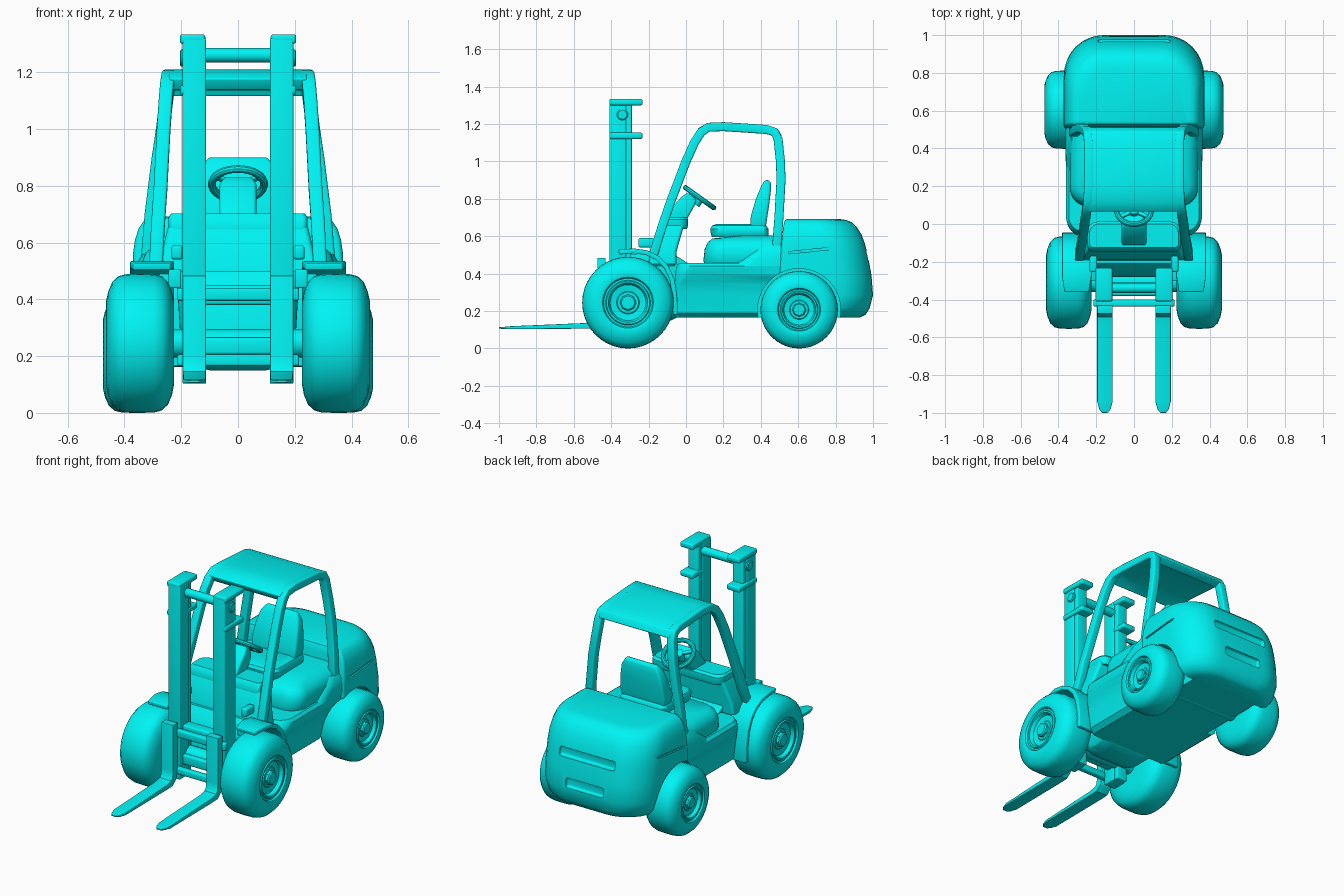
import bpy, bmesh, math
from mathutils import Vector

if "Cube" in bpy.data.objects:
    bpy.data.objects.remove(bpy.data.objects["Cube"])

mat = bpy.data.materials.new("cyan")
mat.diffuse_color = (0.0, 0.9, 0.9, 1)
mat.use_nodes = True
mat.node_tree.nodes["Principled BSDF"].inputs["Base Color"].default_value = mat.diffuse_color


def shade(ob, angle=35):
    bpy.ops.object.select_all(action='DESELECT')
    ob.select_set(True)
    bpy.context.view_layer.objects.active = ob
    bpy.ops.object.shade_smooth_by_angle(angle=math.radians(angle))


def apply(ob, mod):
    bpy.context.view_layer.objects.active = ob
    bpy.ops.object.modifier_apply(modifier=mod.name)


def skin(name, rings, bevel=0.0):
    """Join equal-sized vertex rings into a closed solid."""
    bm = bmesh.new()
    vs = [[bm.verts.new(p) for p in r] for r in rings]
    n = len(rings[0])
    for a, b in zip(vs, vs[1:]):
        for i in range(n):
            bm.faces.new((a[i], a[(i + 1) % n], b[(i + 1) % n], b[i]))
    bm.faces.new(vs[0][::-1])
    bm.faces.new(vs[-1])
    bmesh.ops.recalc_face_normals(bm, faces=bm.faces)
    me = bpy.data.meshes.new(name)
    bm.to_mesh(me)
    bm.free()
    me.materials.append(mat)
    ob = bpy.data.objects.new(name, me)
    bpy.context.collection.objects.link(ob)
    if bevel:
        m = ob.modifiers.new("bevel", 'BEVEL')
        m.width, m.segments, m.limit_method = bevel, 3, 'ANGLE'
        m.angle_limit = math.radians(40)
        apply(ob, m)
    shade(ob)
    return ob


def box(name, x, y, z, bevel=0.006):
    return skin(name, [[(x[0], y[0], h), (x[1], y[0], h), (x[1], y[1], h), (x[0], y[1], h)] for h in z], bevel)


def loft(name, levels, bevel=0.0):
    """levels: (z, half width, y front, y back, front corner r, back corner r)"""
    rings = []
    for z, w, y0, y1, rf, rb in levels:
        ring = []
        for k, (sx, yc, r) in enumerate(((1, y1 - rb, rb), (-1, y1 - rb, rb), (-1, y0 + rf, rf), (1, y0 + rf, rf))):
            for i in range(9):
                a = (k + i / 8) * math.pi / 2
                ring.append((sx * (w - r) + r * math.cos(a), yc + r * math.sin(a), z))
        rings.append(ring)
    return skin(name, rings, bevel)


def sweep(name, pts, w, t, bevel=0.0):
    """Rectangular bar, w wide in x and t thick, along (x, y, z) points."""
    n = len(pts)
    w = w if isinstance(w, list) else [w] * n
    t = t if isinstance(t, list) else [t] * n
    rings = []
    for i, p in enumerate(pts):
        a, b, p = Vector(pts[max(i - 1, 0)]), Vector(pts[min(i + 1, n - 1)]), Vector(p)
        d = b - a
        nrm = Vector((0, -d.z, d.y)).normalized() * t[i] / 2
        sx = Vector((w[i] / 2, 0, 0))
        rings.append([p + sx + nrm, p - sx + nrm, p - sx - nrm, p + sx - nrm])
    return skin(name, rings, bevel)


def lathe(name, prof, y, z, seg=40):
    """Turn (x, r) profile around an axis parallel to x."""
    return skin(name, [[(x, y + r * math.cos(2 * math.pi * i / seg), z + r * math.sin(2 * math.pi * i / seg))
                        for i in range(seg)] for x, r in prof])


def cut(ob, cutters):
    for c in cutters:
        c.hide_render = True
        m = ob.modifiers.new("cut", 'BOOLEAN')
        m.operation, m.object, m.solver = 'DIFFERENCE', c, 'EXACT'
        apply(ob, m)
        bpy.data.objects.remove(c)
    shade(ob)


def arches():
    return [lathe("arch_cutter", [(s * 0.235, 0.222), (s * 0.6, 0.222)], 0.605, 0.205) for s in (1, -1)]


# wheels: (x fraction across width, radius fraction)
TYRE = [(0, .3), (0, .58), (.03, .74), (.09, .88), (.18, .965), (.3, .995), (.5, 1), (.7, .995), (.82, .965),
        (.91, .88), (.97, .74), (1, .6), (.985, .555), (.94, .53), (.94, .49), (.97, .47), (.96, .43),
        (.87, .39), (.85, .25), (.87, .23), (.87, .05)]
for s, side in ((1, "right"), (-1, "left")):
    for nm, x0, x1, y, r in (("front", .225, .465, -.31, .245), ("rear", .25, .475, .605, .207)):
        lathe(f"{nm}_wheel_{side}", [(s * (x0 + f * (x1 - x0)), g * r) for f, g in TYRE], y, r)
        xe = x1 - .035
        lathe(f"{nm}_hub_{side}", [(s * xe, .18 * r), (s * (xe + .02), .18 * r), (s * (xe + .027), .15 * r)], y, r, 8)
lathe("front_axle", [(-.26, .05), (.26, .05)], -.31, .245, 20)
lathe("rear_axle", [(-.28, .045), (.28, .045)], .605, .207, 20)

# counterweight with wheel arches, rear slots and side grooves
cw = loft("counterweight", [
    (.165, .31, .5, .93, .02, .2), (.18, .335, .5, .96, .02, .21), (.215, .36, .5, .982, .02, .21),
    (.285, .37, .5, 1.0, .02, .21), (.39, .372, .5, .992, .02, .21), (.5, .372, .505, .972, .02, .21),
    (.56, .37, .51, .957, .02, .21), (.61, .363, .515, .938, .02, .21), (.65, .35, .52, .913, .02, .2),
    (.676, .332, .525, .885, .02, .19), (.687, .315, .53, .855, .02, .18), (.692, .29, .54, .82, .02, .17)])
slots = [box("slot_cutter", (-.19, .19), (.95, 1.1), (.47, .525), .012),
         box("slot_cutter", (-.13, .13), (.975, 1.1), (.295, .355), .012)]
for s in (1, -1):
    g = box("groove_cutter", (s * .362, s * .5), (-.13, .13), (-.006, .006), 0)
    g.location, g.rotation_euler.x = (0, .68, .525), .1
    slots.append(g)
bpy.context.view_layer.update()
cut(cw, arches() + slots)

# main body, hood under the seat, front gearbox housing
body = loft("body", [
    (.165, .27, -.06, .58, .02, .02), (.19, .30, -.06, .58, .03, .02), (.3, .315, -.06, .58, .03, .02),
    (.36, .33, -.06, .58, .04, .02), (.4, .355, -.06, .58, .08, .02), (.44, .36, -.05, .58, .09, .02),
    (.458, .345, -.04, .57, .08, .02)])
cut(body, arches())
loft("rear_shoulder", [(.44, .362, .2, .56, .14, .02), (.48, .362, .25, .56, .14, .02),
                       (.53, .355, .31, .56, .14, .02), (.56, .335, .37, .56, .1, .02)])
loft("seat_hood", [(.44, .325, .1, .54, .1, .02), (.47, .34, .093, .54, .1, .02), (.53, .34, .1, .54, .1, .02),
                   (.565, .325, .115, .54, .09, .02), (.588, .295, .14, .53, .08, .02), (.605, .25, .3, .52, .06, .02)])
loft("gearbox", [(.15, .1, -.2, -.08, .05, .02), (.17, .17, -.25, -.04, .07, .02), (.21, .2, -.28, .02, .08, .02),
                 (.38, .21, -.28, .02, .08, .02), (.45, .215, -.25, .02, .05, .02), (.5, .22, -.21, -.06, .03, .02)])

# dashboard and its lid
loft("dashboard", [(.45, .29, -.2, -.05, .02, .02), (.52, .28, -.19, -.05, .02, .02),
                   (.66, .245, -.14, -.01, .02, .02)], .005)
loft("dashboard_lid", [(.64, .24, -.145, .005, .02, .05), (.66, .245, -.145, .012, .02, .05),
                       (.69, .245, -.135, .012, .02, .05), (.703, .235, -.125, .0, .02, .05)])

# steering column and wheel
sweep("steering_column", [(0, -.07, .66), (0, -.03, .73), (0, .01, .785), (0, .035, .815)],
      [.13, .13, .13, .1], [.12, .1, .085, .06], .012)
tilt, centre = -.62, (0, .073, .806)
bpy.ops.mesh.primitive_torus_add(location=centre, rotation=(tilt, 0, 0), major_radius=.092, minor_radius=.014,
                                 major_segments=36, minor_segments=10)
rim = bpy.context.object
rim.name = "steering_wheel"
rim.data.materials.append(mat)
shade(rim)
wheel_tilt = rim.rotation_euler.to_quaternion()
for k in range(3):
    a = math.pi / 2 + k * 2 * math.pi / 3
    sp = box("steering_spoke", (0, .09), (-.011, .011), (-.008, .004), .003)
    sp.location, sp.rotation_mode = centre, 'QUATERNION'
    sp.rotation_quaternion = wheel_tilt @ Vector((math.cos(a), math.sin(a), 0)).to_track_quat('X', 'Z')
bpy.ops.mesh.primitive_cylinder_add(vertices=20, radius=.028, depth=.05, location=(0, .062, .792), rotation=(tilt, 0, 0))
hub = bpy.context.object
hub.name = "steering_hub"
hub.data.materials.append(mat)
shade(hub)

# seat
loft("seat_cushion", [(.595, .145, .14, .44, .05, .03), (.61, .155, .133, .44, .06, .03), (.64, .158, .13, .44, .06, .03),
                      (.657, .15, .14, .43, .06, .03), (.666, .12, .165, .42, .05, .03)])
sweep("seat_back", [(0, .38, .61), (0, .39, .7), (0, .41, .79), (0, .428, .86), (0, .438, .9)],
      [.28, .31, .29, .26, .21], [.08, .088, .075, .055, .03], .014)

# safety cage
CAGE = [(.29, -.175, .5), (.282, -.125, .66), (.273, -.08, .79), (.262, 0, 1.0), (.255, .045, 1.1), (.25, .08, 1.155),
        (.245, .12, 1.183), (.24, .2, 1.186), (.24, .43, 1.171), (.245, .475, 1.157), (.25, .492, 1.12), (.265, .505, 1.0),
        (.28, .508, .9), (.305, .497, .7), (.32, .483, .52)]
for s in (1, -1):
    sweep("cage_frame", [(s * x, y, z) for x, y, z in CAGE], .048, .048, .008)
sweep("roof", [(0, .075, 1.157)] + [(0, y, z) for _, y, z in CAGE[6:9]] + [(0, .478, 1.155), (0, .493, 1.125)],
      .485, .046, .005)

# front fenders
ARCH = [(-.36, .515), (-.28, .522), (-.21, .512), (-.15, .482), (-.105, .435), (-.075, .37), (-.06, .28), (-.057, .18)]
for s in (1, -1):
    sweep("front_fender", [(s * .303, y, z) for y, z in ARCH], [.13] + [.155] * 7, .026, .006)
    box("fender_inner", (s * .2, s * .245), (-.3, -.06), (.44, .505))
    box("tilt_link", (s * .195, s * .235), (-.255, -.17), (.54, .59), .01)

# mast rails, brackets and forks
for s in (1, -1):
    box("mast_rail", (s * .113, s * .195), (-.41, -.32), (.12, 1.32))
    box("mast_flange", (s * .118, s * .19), (-.33, -.29), (.12, 1.32))
    for z in (1.3, 1.12):
        box("mast_bracket", (s * .115, s * .205), (-.41, -.232), (z, z + .034), .01)
    lathe("bracket_pin", [(s * .17, .03), (s * .2, .03), (s * .205, .024)], -.34, 1.25, 20)
    x = s * .154
    sweep("fork", [(x, -.452, .484), (x, -.452, .2), (x, -.46, .15), (x, -.485, .127), (x, -.54, .121), (x, -.94, .111),
                   (x, -.98, .11), (x, -1.0, .11)], [.082] * 6 + [.06, .03],
          [.045, .045, .045, .04, .03, .016, .01, .008], .003)
lathe("mast_cross_tube", [(-.17, .026), (.17, .026)], -.34, 1.26, 20)
for z0, z1, z2, z3 in ((.38, .45, .395, .44), (.205, .265, .165, .205)):
    box("mast_cross_bar", (-.15, .15), (-.38, -.31), (z0, z1), .01)
    box("carriage_bar", (-.215, .215), (-.437, -.4), (z2, z3), .008)
